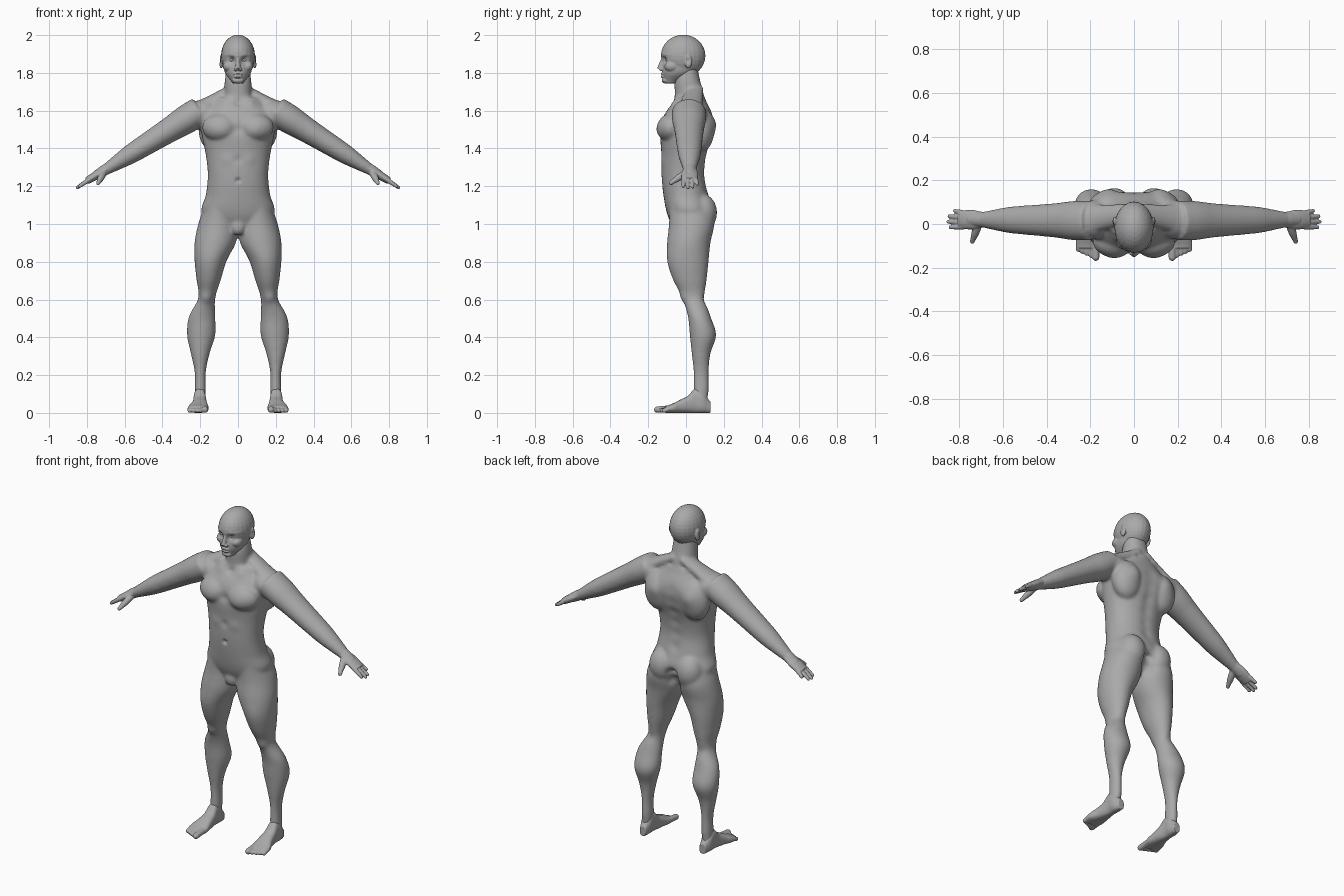
import bpy, bmesh, math
from mathutils import Vector, Matrix

cube = bpy.data.objects.get("Cube")
if cube:
    bpy.data.objects.remove(cube, do_unlink=True)

GREY = (.4, .4, .4, 1)
skin_material = bpy.data.materials.new("grey skin")
skin_material.use_nodes = True
skin_material.diffuse_color = GREY
skin_material.node_tree.nodes["Principled BSDF"].inputs["Base Color"].default_value = GREY


def refine(rows, steps=5):
    """Catmull-Rom interpolation of every value in a list of rows."""
    result, last = [], len(rows) - 1
    for i in range(last):
        before, start = rows[max(i - 1, 0)], rows[i]
        end, after = rows[i + 1], rows[min(i + 2, last)]
        for step in range(steps):
            t = step / steps
            result.append([
                b + (c - a + t * (2 * a - 5 * b + 4 * c - d + t * (3 * (b - c) + d - a))) * t / 2
                for a, b, c, d in zip(before, start, end, after)])
    return result + [list(rows[last])]


def outline(power, count=36):
    """Unit circle, squared off a little by a power above two."""
    def bend(value):
        return math.copysign(abs(value) ** (2 / power), value)
    angles = [math.tau * i / count for i in range(count)]
    return [(bend(math.cos(angle)), bend(math.sin(angle))) for angle in angles]


def skin(bm, loops):
    """Bridge a stack of loops and close both ends."""
    rings = [[bm.verts.new(point) for point in loop] for loop in loops]
    for low, high in zip(rings, rings[1:]):
        for i in range(len(low)):
            bm.faces.new((low[i - 1], low[i], high[i], high[i - 1]))
    bm.faces.new(reversed(rings[0]))
    bm.faces.new(rings[-1])


def column(bm, start, end, *limits, lying=False, power=2.2):
    """Evenly spaced sections between four limit curves: two across, then two deep."""
    rows = refine(list(zip(*limits)))
    loops = []
    for i, (left, right, front, back) in enumerate(rows):
        along = start + (end - start) * i / (len(rows) - 1)
        loop = []
        for c, s in outline(power):
            across = (left + right + c * (right - left)) / 2
            deep = (front + back + s * (back - front)) / 2
            loop.append((across, along, deep) if lying else (across, deep, along))
        loops.append(loop)
    skin(bm, loops)


def limb(bm, start, end, radii, flat=1.0):
    """Straight tapering tube with evenly spaced radii, thinner the other way by flat."""
    start, end = Vector(start), Vector(end)
    along = (end - start).normalized()
    side = Vector((0, 1, 0)) if abs(along.y) < .7 else Vector((1, 0, 0))
    side = (side - along * side.dot(along)).normalized()
    other = along.cross(side) * flat
    rows = refine([(radius,) for radius in radii])
    skin(bm, [[start.lerp(end, i / (len(rows) - 1)) + (side * c + other * s) * radius
               for c, s in outline(2)] for i, (radius,) in enumerate(rows)])


def digit(bm, start, end, thick, thin):
    """Finger or toe with a rounded tip."""
    limb(bm, start, end, (thick, thick, thin))
    ball(bm, end, (thin, thin, thin))


def ball(bm, centre, size):
    matrix = Matrix.Translation(centre) @ Matrix.Diagonal((*size, 1))
    bmesh.ops.create_uvsphere(bm, u_segments=24, v_segments=16, radius=1, matrix=matrix)


def mirror(bm):
    """Copy everything built so far to the other side."""
    copy = bmesh.ops.duplicate(bm, geom=bm.verts[:] + bm.edges[:] + bm.faces[:])["geom"]
    for item in copy:
        if isinstance(item, bmesh.types.BMVert):
            item.co.x *= -1
    faces = [item for item in copy if isinstance(item, bmesh.types.BMFace)]
    bmesh.ops.reverse_faces(bm, faces=faces)


def sculpt(mesh, dabs):
    """Raise or sink the surface softly around spots, the same on both sides."""
    normals = [vertex.normal.copy() for vertex in mesh.vertices]
    for x, y, z, radius, height in dabs:
        for spot in {(x, y, z), (-x, y, z)}:
            spot = Vector(spot)
            for vertex, normal in zip(mesh.vertices, normals):
                distance = (vertex.co - spot).length / radius
                if distance < 2.5:
                    vertex.co += normal * height * math.exp(-distance ** 2)


def fuse(name, bm, voxel, rounds, dabs=()):
    """Merge overlapping volumes into one smooth skin, then sculpt it."""
    mesh = bpy.data.meshes.new(name)
    bm.to_mesh(mesh)
    bm.free()
    ob = bpy.data.objects.new(name, mesh)
    bpy.context.collection.objects.link(ob)
    remesh = ob.modifiers.new("Merge", "REMESH")
    remesh.mode, remesh.voxel_size = "VOXEL", voxel
    relax = ob.modifiers.new("Relax", "SMOOTH")
    relax.factor, relax.iterations = .5, rounds
    graph = bpy.context.evaluated_depsgraph_get()
    baked = bpy.data.meshes.new_from_object(ob.evaluated_get(graph))
    ob.modifiers.clear()
    ob.data = baked
    sculpt(baked, dabs)
    for vertex in baked.vertices:
        vertex.co.z = max(vertex.co.z, 0)
    baked.materials.clear()
    baked.materials.append(skin_material)
    baked.polygons.foreach_set("use_smooth", [True] * len(baked.polygons))
    return ob


def pair(part, bm, voxel, rounds):
    """Left part and its mirrored right twin."""
    left = fuse("left_" + part, bm, voxel, rounds)
    mesh = left.data.copy()
    mesh.transform(Matrix.Diagonal((-1, 1, 1, 1)))
    mesh.flip_normals()
    bpy.context.collection.objects.link(bpy.data.objects.new("right_" + part, mesh))


def both(widths):
    """Left and right limits of a symmetrical column."""
    return [-width for width in widths], widths


# Body: leg, arm, shoulder slope, shoulder, buttock, chest and back muscle
bm = bmesh.new()
column(bm, 1.1, 0.02,
       (.02, 0, .01, .06, .09, .12, .12, .12, .15, .17, .17, .18),
       (.18, .21, .23, .23, .22, .21, .26, .27, .25, .23, .23, .23),
       (-.09, -.09, -.1, -.1, -.07, -.02, .01, .02, .03, .04, .04, .04),
       (.13, .15, .13, .12, .11, .1, .13, .16, .13, .12, .12, .11), power=2)
limb(bm, (.2, .015, 1.6), (.72, .02, 1.275), (.09, .09, .08, .073, .067, .06, .046, .032), .85)
limb(bm, (.02, .05, 1.72), (.22, .02, 1.6), (.045, .055, .07), .6)
ball(bm, (.18, .02, 1.58), (.09, .09, .08))
ball(bm, (.09, .085, 1.06), (.08, .08, .1))
ball(bm, (.09, -.08, 1.51), (.1, .07, .075))
ball(bm, (.12, .08, 1.5), (.09, .07, .12))
mirror(bm)
# Trunk, neck and groin
column(bm, .95, 1.67, *both((.06, .19, .17, .16, .17, .19, .2, .12)),
       (-.06, -.1, -.12, -.13, -.13, -.135, -.12, -.06),
       (.06, .14, .12, .1, .11, .14, .145, .1))
column(bm, 1.6, 1.84, *both((.07, .073, .07, .06)),
       (-.07, -.06, -.06, -.04), (.1, .095, .075, .06))
ball(bm, (0, -.06, .985), (.04, .03, .045))
# Chest, breastbone, belly line, navel, ribs, throat, collarbones, shoulder blades, cleft, knees
body_dabs = [
    (.09, -.15, 1.49, .05, .008), (0, -.14, 1.5, .025, -.008), (0, -.13, 1.34, .02, -.005),
    (0, -.13, 1.23, .012, -.014), (.06, -.12, 1.34, .03, .004), (0, -.07, 1.64, .02, -.01),
    (.07, -.07, 1.64, .025, .006), (.11, .14, 1.53, .045, .012), (0, .13, 1.04, .03, -.03),
    (0, .12, .98, .03, -.025), (.17, -.02, .61, .03, .008), (.17, .1, .6, .03, -.006)]
body_dabs += [(0, .12, 1.2 + .07 * i, .035, -.009) for i in range(6)]
fuse("body", bm, .007, 18, body_dabs)

# Head: cheeks, ears and nostrils
bm = bmesh.new()
ball(bm, (.05, -.075, 1.835), (.03, .04, .03))
ball(bm, (.088, .012, 1.86), (.012, .02, .036))
ball(bm, (.013, -.133, 1.82), (.01, .01, .01))
mirror(bm)
# Skull, face, nose, lips and chin
ball(bm, (0, -.015, 1.89), (.09, .118, .112))
column(bm, 1.745, 1.9, *both((.03, .067, .078, .086)),
       (-.115, -.125, -.125, -.13), (-.05, .04, .07, .08))
limb(bm, (0, -.118, 1.885), (0, -.14, 1.82), (.01, .012, .013))
for width, height in ((.026, 1.795), (.023, 1.78)):
    ball(bm, (0, -.121, height), (width, .014, .007))
ball(bm, (0, -.11, 1.76), (.03, .018, .016))
# Eye sockets, brows, mouth and ear hollows
fuse("head", bm, .0035, 4, [
    (.035, -.12, 1.868, .02, -.018), (.035, -.12, 1.89, .014, .004),
    (0, -.135, 1.787, .008, -.004), (.1, .008, 1.865, .014, -.008)])

# Eyes
bm = bmesh.new()
ball(bm, (.035, -.093, 1.868), (.018, .015, .01))
pair("eye", bm, .0025, 2)

# Hands: palm, four fanned fingers and thumb
bm = bmesh.new()
limb(bm, (.67, .02, 1.307), (.8, .02, 1.228), (.034, .037, .044, .044, .038), .5)
limb(bm, (.67, .02, 1.307), (.75, .02, 1.258), (.034, .034, .03), .85)
for i, reach in enumerate((.84, .85, .845, .82)):
    digit(bm, (.77, .02 * i - .012, 1.247), (reach, .025 * i - .015, 1.72 - reach * .62),
          .012, .009)
digit(bm, (.71, .005, 1.275), (.74, -.08, 1.217), .018, .011)
pair("hand", bm, .0035, 5)

# Feet: heel to ball, then five toes
bm = bmesh.new()
column(bm, .13, -.11,
       (.18, .17, .17, .165, .16, .155, .16), (.22, .235, .235, .24, .25, .265, .26),
       [0] * 7, (.06, .11, .13, .09, .07, .05, .036), lying=True, power=2.5)
for i in range(5):
    thick = .012 if i else .017
    digit(bm, (.175 + .02 * i, -.08, .024), (.175 + .02 * i, .009 * i - .152, thick), thick, thick)
pair("foot", bm, .0035, 5)
